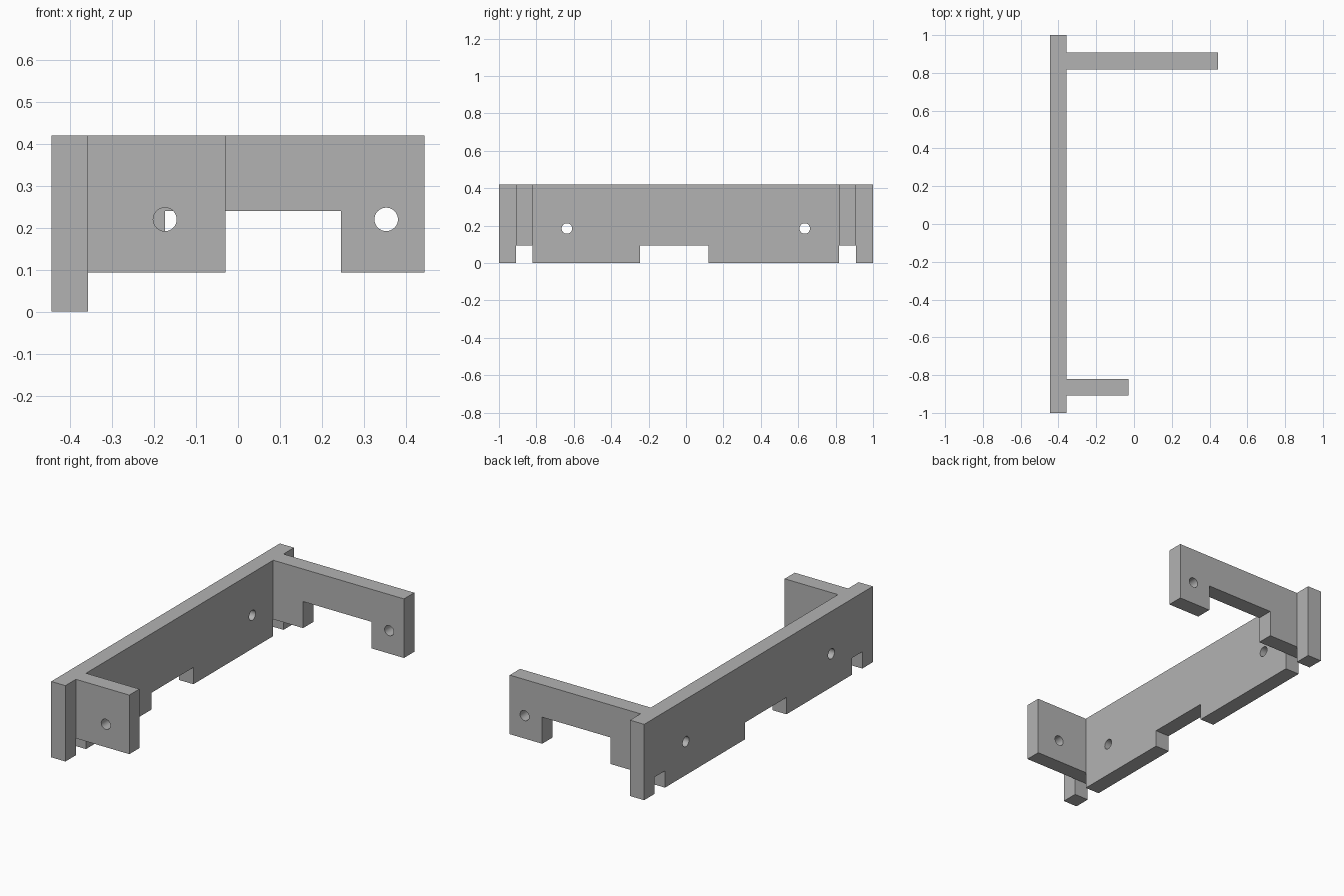
import bpy
import bmesh
from math import radians
from mathutils import Matrix, Vector

cube = bpy.data.objects.get("Cube")
if cube:
    bpy.data.objects.remove(cube, do_unlink=True)

grey = bpy.data.materials.new("plain grey")
grey.use_nodes = True
grey.diffuse_color = (0.45, 0.45, 0.45, 1)
grey.node_tree.nodes["Principled BSDF"].inputs["Base Color"].default_value = grey.diffuse_color

TOP, STEP = 0.42, 0.093          # top edge, underside of the arms
X0, X1 = -0.444, -0.357          # spine thickness
FRONT, BACK = (-0.908, -0.82), (0.818, 0.908)   # arm thickness in y
HOLE_R = 0.028


def add_object(name, bm):
    bmesh.ops.recalc_face_normals(bm, faces=bm.faces[:])
    mesh = bpy.data.meshes.new(name)
    bm.to_mesh(mesh)
    bm.free()
    mesh.materials.append(grey)
    obj = bpy.data.objects.new(name, mesh)
    bpy.context.collection.objects.link(obj)
    return obj


def plate(name, outline, place, offset):
    """Extrude a flat outline; place maps (u, v) to a 3D point."""
    bm = bmesh.new()
    face = bm.faces.new([bm.verts.new(place(u, v)) for u, v in outline])
    side = bmesh.ops.extrude_face_region(bm, geom=[face])["geom"]
    verts = [g for g in side if isinstance(g, bmesh.types.BMVert)]
    bmesh.ops.translate(bm, verts=verts, vec=Vector(offset))
    return add_object(name, bm)


def notched(u0, u1, bottom, notches):
    """Outline of a bar with rectangular notches (start, end, ceiling) below."""
    points = [(u1, TOP), (u0, TOP), (u0, bottom)]
    for start, end, ceiling in notches:
        points += [(start, bottom), (start, ceiling), (end, ceiling), (end, bottom)]
    return points + [(u1, bottom)]


def hole(centre, axis):
    bm = bmesh.new()
    bmesh.ops.create_cone(bm, cap_ends=True, segments=32, radius1=HOLE_R,
                          radius2=HOLE_R, depth=0.2)
    turn = Matrix.Rotation(radians(90), 4, axis)
    bm.transform(Matrix.Translation(centre) @ turn)
    return add_object("hole_cutter", bm)


def combine(target, tool, operation):
    """Apply a boolean and discard the tool."""
    mod = target.modifiers.new(operation.lower(), "BOOLEAN")
    mod.operation, mod.object, mod.solver = operation, tool, "EXACT"
    graph = bpy.context.evaluated_depsgraph_get()
    mesh = bpy.data.meshes.new_from_object(target.evaluated_get(graph))
    target.modifiers.clear()
    target.data = mesh
    bpy.data.objects.remove(tool, do_unlink=True)


# Long spine with slots under both arms and a wide notch in the middle
spine_outline = notched(-1, 1, 0, [(*FRONT, STEP), (-0.245, 0.12, STEP), (*BACK, STEP)])
bracket = plate("bracket", spine_outline, lambda u, v: (X0, u, v), (X1 - X0, 0, 0))

# Short front arm and long notched back arm, both let into the spine
inner = (X0 + X1) / 2
arms = [("front_arm", FRONT, notched(inner, -0.03, STEP, [])),
        ("back_arm", BACK, notched(inner, 0.444, STEP, [(-0.174, 0.245, 0.24)]))]
for name, (y0, y1), outline in arms:
    arm = plate(name, outline, lambda u, v: (u, y0, v), (0, y1 - y0, 0))
    combine(bracket, arm, "UNION")

# Screw holes through the spine and the arms
for y in (-0.637, -0.365, 0.362, 0.635):
    combine(bracket, hole((inner, y, 0.185), "Y"), "DIFFERENCE")
for x, (y0, y1) in ((-0.174, FRONT), (0.353, BACK)):
    combine(bracket, hole((x, (y0 + y1) / 2, 0.22), "X"), "DIFFERENCE")

# Smooth hole walls, sharp edges elsewhere
bpy.ops.object.select_all(action="DESELECT")
bracket.select_set(True)
bpy.context.view_layer.objects.active = bracket
bpy.ops.object.shade_smooth_by_angle(angle=radians(30))
